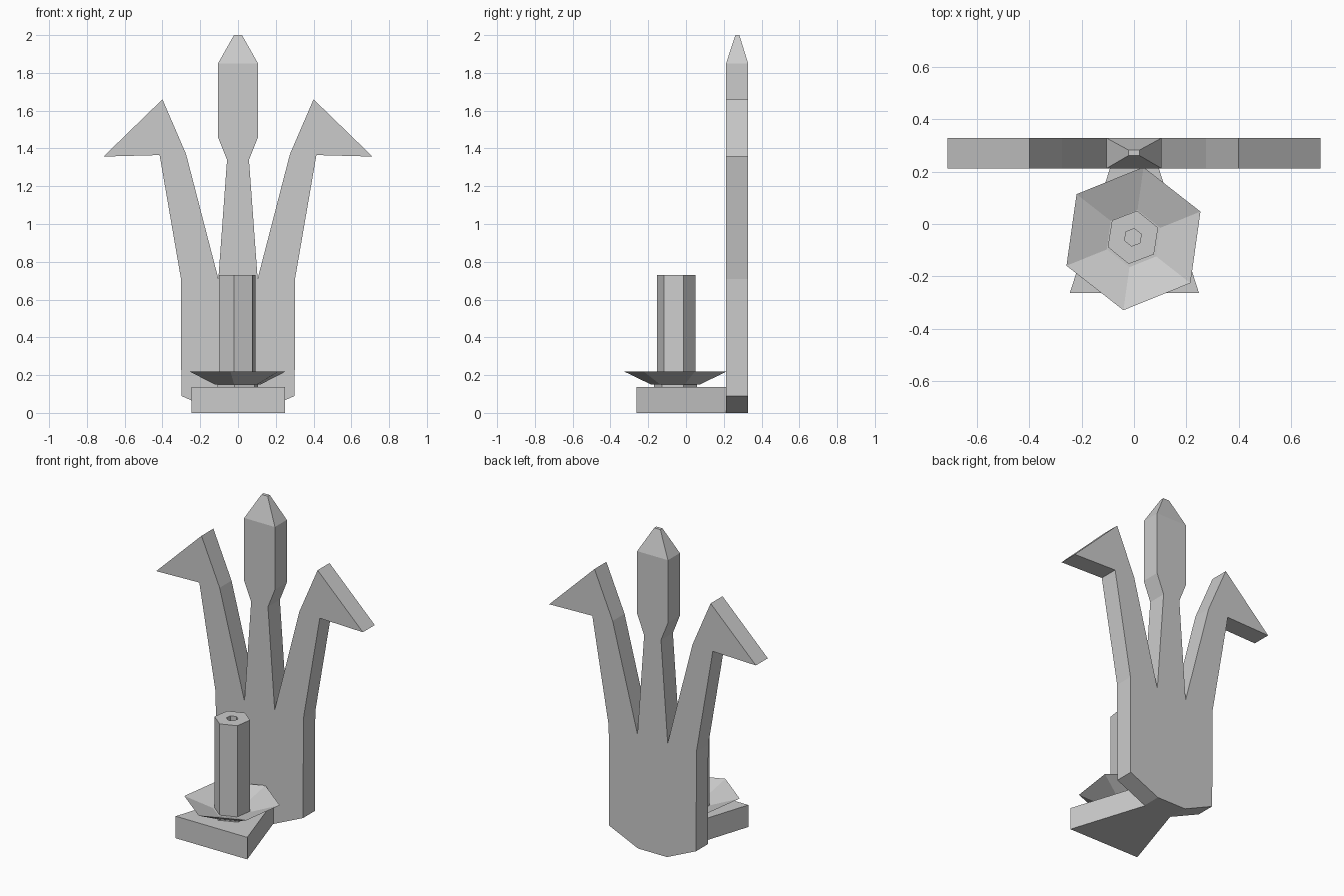
import bpy, bmesh, math
from mathutils import Vector

if "Cube" in bpy.data.objects:
    bpy.data.objects.remove(bpy.data.objects["Cube"])


def finish(bm, name):
    bmesh.ops.recalc_face_normals(bm, faces=bm.faces)
    me = bpy.data.meshes.new(name)
    bm.to_mesh(me)
    bm.free()
    ob = bpy.data.objects.new(name, me)
    bpy.context.collection.objects.link(ob)
    return ob


def prism(bm, points, offset):
    face = bm.faces.new([bm.verts.new(p) for p in points])
    ext = bmesh.ops.extrude_face_region(bm, geom=[face], use_keep_orig=True)
    verts = [g for g in ext["geom"] if isinstance(g, bmesh.types.BMVert)]
    bmesh.ops.translate(bm, vec=offset, verts=verts)


def hex_lathe(name, profile, angle, centre):
    # six-sided revolve of a (radius, z) profile
    bm = bmesh.new()
    rings = []
    for r, z in profile:
        ring = []
        for k in range(6):
            a = math.radians(angle + 60 * k)
            ring.append(bm.verts.new((centre[0] + r * math.cos(a),
                                      centre[1] + r * math.sin(a), z)))
        rings.append(ring)
    for lo, hi in zip(rings, rings[1:]):
        for k in range(6):
            j = (k + 1) % 6
            bm.faces.new((lo[k], lo[j], hi[j], hi[k]))
    bm.faces.new(rings[0])
    bm.faces.new(rings[-1])
    return finish(bm, name)


# Back plate: mirrored half outline with side leaves and centre bud
half = [(0.10, 0), (0.30, 0.09), (0.302, 0.71), (0.415, 1.365), (0.712, 1.357),
        (0.40, 1.66), (0.275, 1.37), (0.104, 0.71), (0.058, 1.34),
        (0.106, 1.46), (0.106, 1.85)]
outline = half + [(-x, z) for x, z in reversed(half)]
bm = bmesh.new()
prism(bm, [(x, 0.212, z) for x, z in outline], Vector((0, 0.117, 0)))

# Bud tip: extrude the top face and taper it
bm.faces.ensure_lookup_table()
top = next(f for f in bm.faces if all(abs(v.co.z - 1.85) < 1e-4 for v in f.verts))
ext = bmesh.ops.extrude_face_region(bm, geom=[top])
bmesh.ops.delete(bm, geom=[top], context="FACES_ONLY")
for v in (g for g in ext["geom"] if isinstance(g, bmesh.types.BMVert)):
    v.co = (v.co.x * 0.2, 0.272 + (v.co.y - 0.2705) * 0.18, 2.0)
finish(bm, "back_plate")

# Bracket: tapered slab reaching forward from the plate
bm = bmesh.new()
prism(bm, [(-0.245, -0.263, 0), (0.248, -0.263, 0), (0.095, 0.212, 0), (-0.092, 0.212, 0)],
      Vector((0, 0, 0.137)))
finish(bm, "bracket")

# Drip dish with short neck
hex_lathe("drip_dish", [(0.115, 0.13), (0.115, 0.15), (0.13, 0.15), (0.276, 0.22),
                        (0.11, 0.162)], 22, (-0.002, -0.056))

# Candle with a small recess in the top
hex_lathe("candle", [(0.103, 0.15), (0.103, 0.73), (0.034, 0.73), (0.034, 0.69)],
          21, (-0.004, -0.051))
